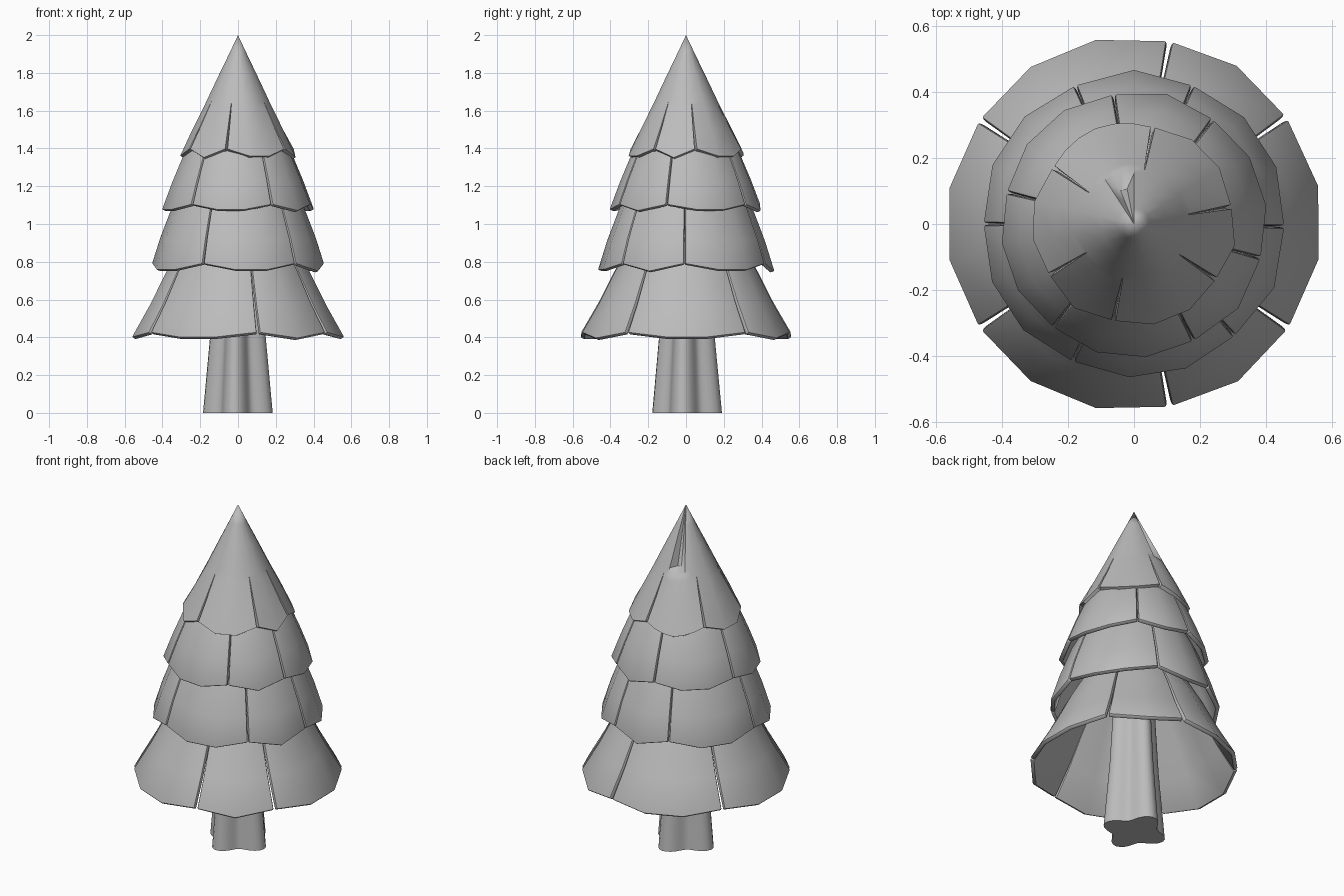
import bpy, bmesh, math

cube = bpy.data.objects.get("Cube")
if cube:
    bpy.data.objects.remove(cube, do_unlink=True)

grey = bpy.data.materials.new("plain grey")
grey.use_nodes = True
grey.diffuse_color = (0.5, 0.5, 0.5, 1)
grey.node_tree.nodes["Principled BSDF"].inputs["Base Color"].default_value = (0.5, 0.5, 0.5, 1)


def make_object(name, bm):
    mesh = bpy.data.meshes.new(name)
    bm.to_mesh(mesh)
    bm.free()
    mesh.materials.append(grey)
    obj = bpy.data.objects.new(name, mesh)
    bpy.context.collection.objects.link(obj)
    return obj


def finish(obj):
    """Apply the modifiers, then shade smooth with sharp rims."""
    bpy.ops.object.select_all(action="DESELECT")
    obj.select_set(True)
    bpy.context.view_layer.objects.active = obj
    bpy.ops.object.convert(target="MESH")
    bpy.ops.object.shade_smooth_by_angle(angle=math.radians(40))


def skin(bm, rows):
    """Join rows of points, listed bottom to top, with quads."""
    grid = [[bm.verts.new(p) for p in row] for row in rows]
    for low, high in zip(grid, grid[1:]):
        for i in range(len(low) - 1):
            bm.faces.new((low[i], low[i + 1], high[i + 1], high[i]))


def tier(name, slits, profile, rise, pinch=0.0, dent=None, bevelled=True):
    """Ring of panels; profile rows are (radius, height, half gap)."""
    bm = bmesh.new()
    for k, start in enumerate(slits):
        end = slits[(k + 1) % len(slits)]
        end += 360 if end < start else 0
        segments = 3 if end - start > 55 else 2
        if dent and start < dent < end:
            segments = 6
        rows = []
        for j, (radius, height, gap) in enumerate(profile):
            margin = math.degrees(gap / radius) if radius else 0
            row = []
            for i in range(segments + 1):
                u = 2 * i / segments - 1
                angle = start + margin + (end - start - 2 * margin) * i / segments
                # Panel corners sit higher, along the slope
                lift = rise * abs(u) ** 1.5 * (1, 0.4, 0)[min(j, 2)]
                r = radius * (1 - pinch * abs(u) ** 3 * (j > 0)) - 0.3 * lift
                # Gash in the upper cone
                if dent and abs(angle - dent) < 8 and 1.66 < height < 1.92:
                    r *= 0.7
                a = math.radians(angle)
                row.append((r * math.cos(a), r * math.sin(a), height + lift))
            rows.append(row)
        skin(bm, rows)
    bmesh.ops.remove_doubles(bm, verts=bm.verts, dist=0.0005)
    obj = make_object(name, bm)
    shell = obj.modifiers.new("thickness", "SOLIDIFY")
    shell.thickness = 0.025
    shell.offset = -1
    if bevelled:
        bevel = obj.modifiers.new("soft rim", "BEVEL")
        bevel.width = 0.006
        bevel.segments = 2
        bevel.limit_method = "ANGLE"
        bevel.angle_limit = math.radians(50)
    finish(obj)


# Branch tiers
tier("bottom_branches", (35, 79, 146, 214, 281, 326),
     [(0.573, 0.396, 0.01), (0.475, 0.57, 0.007), (0.385, 0.75, 0.004),
      (0.27, 0.95, 0.003), (0.08, 1.0, 0.002)], 0.03)
tier("lower_middle_branches", (67, 113, 180, 246, 312, 359),
     [(0.468, 0.75, 0.005), (0.418, 0.91, 0.004), (0.35, 1.09, 0.003),
      (0.25, 1.28, 0.003), (0.08, 1.32, 0.002)], 0.04)
tier("upper_middle_branches", (53, 99, 166, 232, 297, 345),
     [(0.408, 1.07, 0.005), (0.352, 1.22, 0.004), (0.285, 1.38, 0.003),
      (0.17, 1.54, 0.003), (0.08, 1.58, 0.002)], 0.033)
tier("top_branches", (10, 79, 145, 211, 258, 326),
     [(0.312, 1.352, 0.007), (0.244, 1.5, 0.004), (0.184, 1.62, 0.0015),
      (0.169, 1.65, 0), (0.155, 1.68, 0), (0.102, 1.79, 0),
      (0.048, 1.9, 0), (0, 2.0, 0)], 0.045, pinch=0.03, dent=107, bevelled=False)

# Trunk with four root lobes
bm = bmesh.new()
sides = 48
rows = []
for scale, height in ((1.0, 0), (0.8, 0.4), (0.6, 1.0)):
    row = []
    for i in range(sides + 1):
        a = math.tau * i / sides
        r = scale * (0.154 + 0.032 * math.cos(4 * a + 0.56) + 0.006 * math.sin(a))
        row.append((r * math.cos(a), r * math.sin(a), height))
    rows.append(row)
skin(bm, rows)
bmesh.ops.remove_doubles(bm, verts=bm.verts, dist=0.0005)
bmesh.ops.holes_fill(bm, edges=bm.edges, sides=0)
bmesh.ops.recalc_face_normals(bm, faces=bm.faces)
finish(make_object("trunk", bm))
